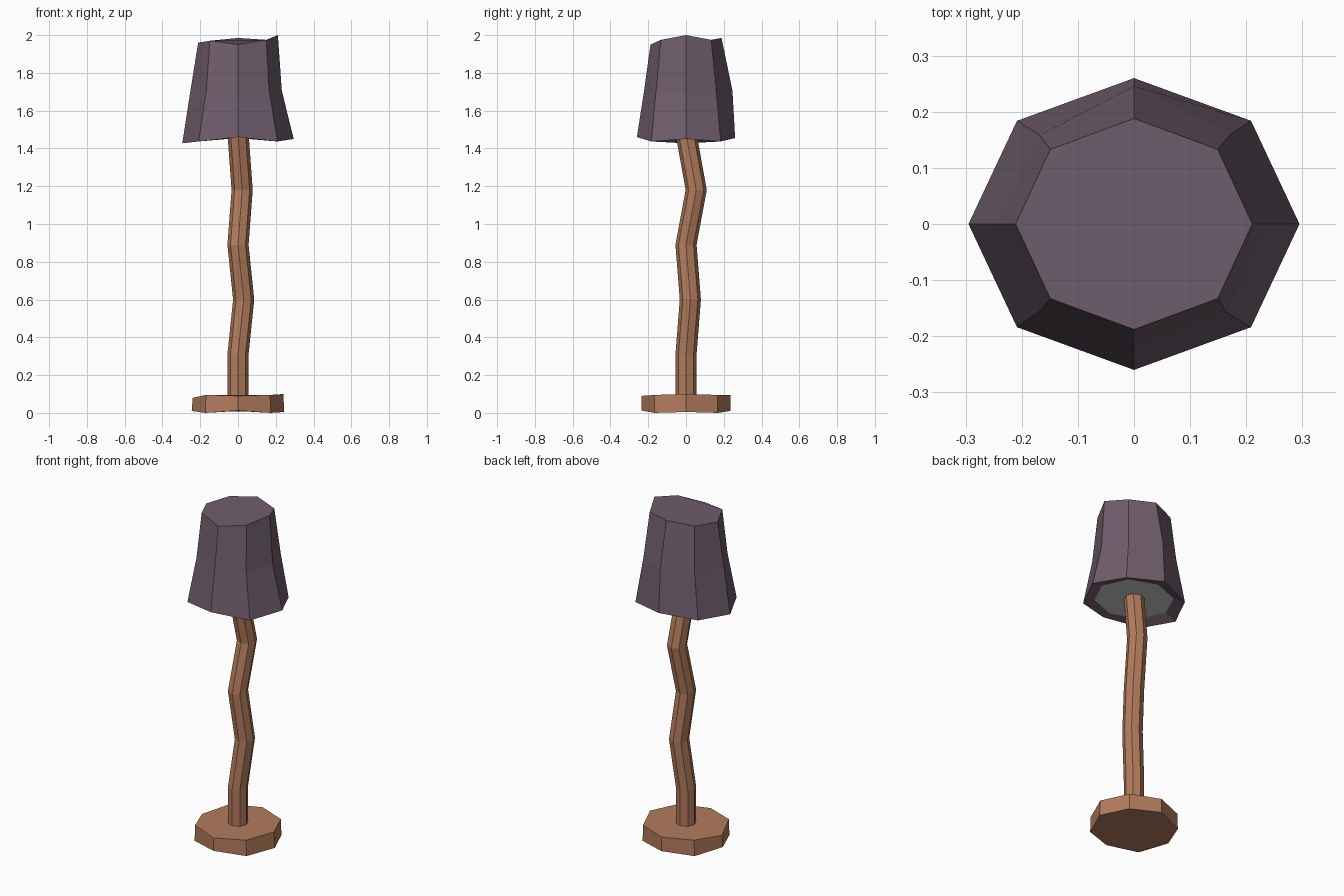
import bpy, bmesh
from math import cos, sin, pi

if "Cube" in bpy.data.objects:
    bpy.data.objects.remove(bpy.data.objects["Cube"])

SIDES = 8


def material(name, rgb):
    m = bpy.data.materials.new(name)
    m.diffuse_color = (*rgb, 1)
    m.use_nodes = True
    m.node_tree.nodes["Principled BSDF"].inputs["Base Color"].default_value = m.diffuse_color
    return m


def ring(rx, ry, z, cx=0, cy=0):
    """Octagon starting at +x, counter-clockwise; z is a number or 8 heights."""
    zs = z if isinstance(z, list) else [z] * SIDES
    return [(cx + rx * cos(i * 2 * pi / SIDES),
             cy + ry * sin(i * 2 * pi / SIDES), zs[i]) for i in range(SIDES)]


def loft(name, rings, mat=None, cap_start=True, cap_end=True):
    bm = bmesh.new()
    loops = [[bm.verts.new(p) for p in r] for r in rings]
    for a, b in zip(loops, loops[1:]):
        for i in range(SIDES):
            j = (i + 1) % SIDES
            bm.faces.new((a[i], a[j], b[j], b[i]))
    if cap_start:
        bm.faces.new(loops[0][::-1])
    if cap_end:
        bm.faces.new(loops[-1])
    me = bpy.data.meshes.new(name)
    bm.to_mesh(me)
    bm.free()
    ob = bpy.data.objects.new(name, me)
    bpy.context.collection.objects.link(ob)
    if mat:
        me.materials.append(mat)
    return ob


wood = material("wood", (0.45, 0.2, 0.11))
fabric = material("fabric", (0.16, 0.11, 0.15))

# Foot: slightly uneven octagonal slab
loft("base", [
    ring(0.245, 0.235, [0.005, 0, 0.01, 0, 0.01, 0, 0.012, 0]),
    ring(0.24, 0.235, [0.10, 0.095, 0.095, 0.095, 0.08, 0.095, 0.09, 0.095]),
], wood)

# Crooked stem: x, y, z of each bend
path = [(0, 0, 0.08), (0, 0, 0.31), (0.03, 0.023, 0.6),
        (0, 0, 0.89), (0.022, 0.054, 1.18), (0, 0, 1.48)]
loft("stem", [ring(0.056, 0.056, z, x, y) for x, y, z in path], wood)

# Shade: inner lip, uneven bottom rim, bent middle, uneven top
lower = [1.45, 1.437, 1.455, 1.437, 1.427, 1.437, 1.46, 1.437]
upper = [2.0, 1.975, 1.985, 1.97, 1.96, 1.97, 1.95, 1.975]
middle = [(0.232, 0), (0.172, 0.16), (0, 0.246), (-0.168, 0.158),
          (-0.252, 0), (-0.168, -0.155), (0, -0.222), (0.165, -0.158)]
loft("shade", [
    ring(0.228, 0.205, 1.46),
    ring(0.295, 0.26, lower),
    [(x, y, 1.705) for x, y in middle],
    ring(0.211, 0.188, upper),
], fabric, cap_start=False)

# Grey plate closing the underside of the shade
loft("shade_plate", [ring(0.228, 0.205, 1.46), ring(0.228, 0.205, 1.465)])
